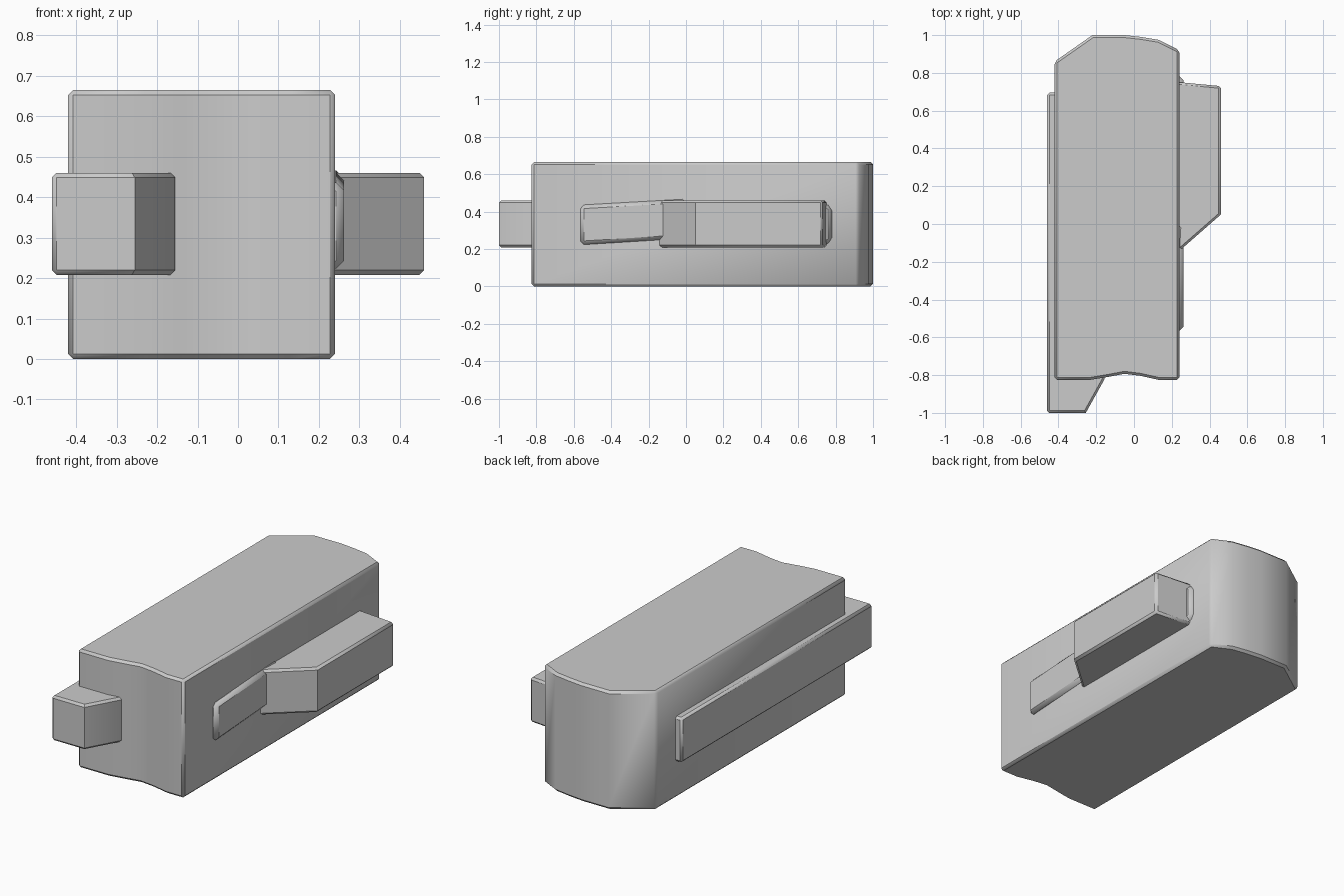
import bpy
import bmesh
from math import radians

if "Cube" in bpy.data.objects:
    bpy.data.objects.remove(bpy.data.objects["Cube"], do_unlink=True)

# Single grey finish
grey = bpy.data.materials.new("plain grey")
grey.use_nodes = True
color = (0.6, 0.6, 0.6, 1)
grey.diffuse_color = color
grey.node_tree.nodes["Principled BSDF"].inputs["Base Color"].default_value = color


def prism(name, outline, low, high, bevel, limit, axis="z"):
    """Extrude an outline along z (points x, y) or along x (points y, z)."""
    def place(p, t):
        return (p[0], p[1], t) if axis == "z" else (t, p[0], p[1])
    bm = bmesh.new()
    base = bm.faces.new([bm.verts.new(place(p, low)) for p in outline])
    out = bmesh.ops.extrude_face_region(bm, geom=[base], use_keep_orig=True)
    for v in out["geom"]:
        if isinstance(v, bmesh.types.BMVert):
            v.co["xyz".index(axis)] = high
    bmesh.ops.recalc_face_normals(bm, faces=bm.faces)
    mesh = bpy.data.meshes.new(name)
    bm.to_mesh(mesh)
    bm.free()
    mesh.materials.append(grey)
    ob = bpy.data.objects.new(name, mesh)
    bpy.context.collection.objects.link(ob)

    # Chamfer only the sharp edges
    mod = ob.modifiers.new("chamfer", "BEVEL")
    mod.width = bevel
    mod.segments = 1
    mod.limit_method = "ANGLE"
    mod.angle_limit = radians(limit)
    bpy.ops.object.select_all(action="DESELECT")
    ob.select_set(True)
    bpy.context.view_layer.objects.active = ob
    bpy.ops.object.modifier_apply(modifier=mod.name)
    bpy.ops.object.shade_smooth_by_angle(angle=radians(40))
    return ob


# Main block with a wavy front and a rounded back
prism("main_body", [
    (-0.42, -0.825), (-0.23, -0.825), (-0.14, -0.81), (-0.05, -0.793),
    (0.03, -0.803), (0.13, -0.825), (0.24, -0.825), (0.24, 0.92),
    (0.13, 0.975), (0.04, 0.99), (-0.05, 1.0), (-0.22, 1.0), (-0.42, 0.86),
], 0, 0.665, 0.013, 50)

# Long bar on the -x side, hooking out past the front
prism("side_bar", [
    (-0.46, -1.0), (-0.255, -1.0), (-0.155, -0.82), (-0.155, -0.7),
    (-0.36, -0.7), (-0.36, 0.695), (-0.46, 0.695),
], 0.208, 0.46, 0.012, 65)

# Wedge-fronted grip on the +x side
prism("side_grip", [
    (0.14, -0.23), (0.46, 0.05), (0.46, 0.73), (0.14, 0.76),
], 0.208, 0.46, 0.012, 65)

# Thin tilted strip in front of the grip, and its tail behind
prism("front_strip", [
    (-0.565, 0.222), (0.0, 0.257), (0.0, 0.467), (-0.565, 0.435),
], 0.18, 0.262, 0.02, 50, "x")
prism("rear_tab", [
    (0.5, 0.222), (0.74, 0.222), (0.78, 0.24), (0.78, 0.425),
    (0.74, 0.443), (0.5, 0.443),
], 0.18, 0.262, 0.02, 50, "x")
